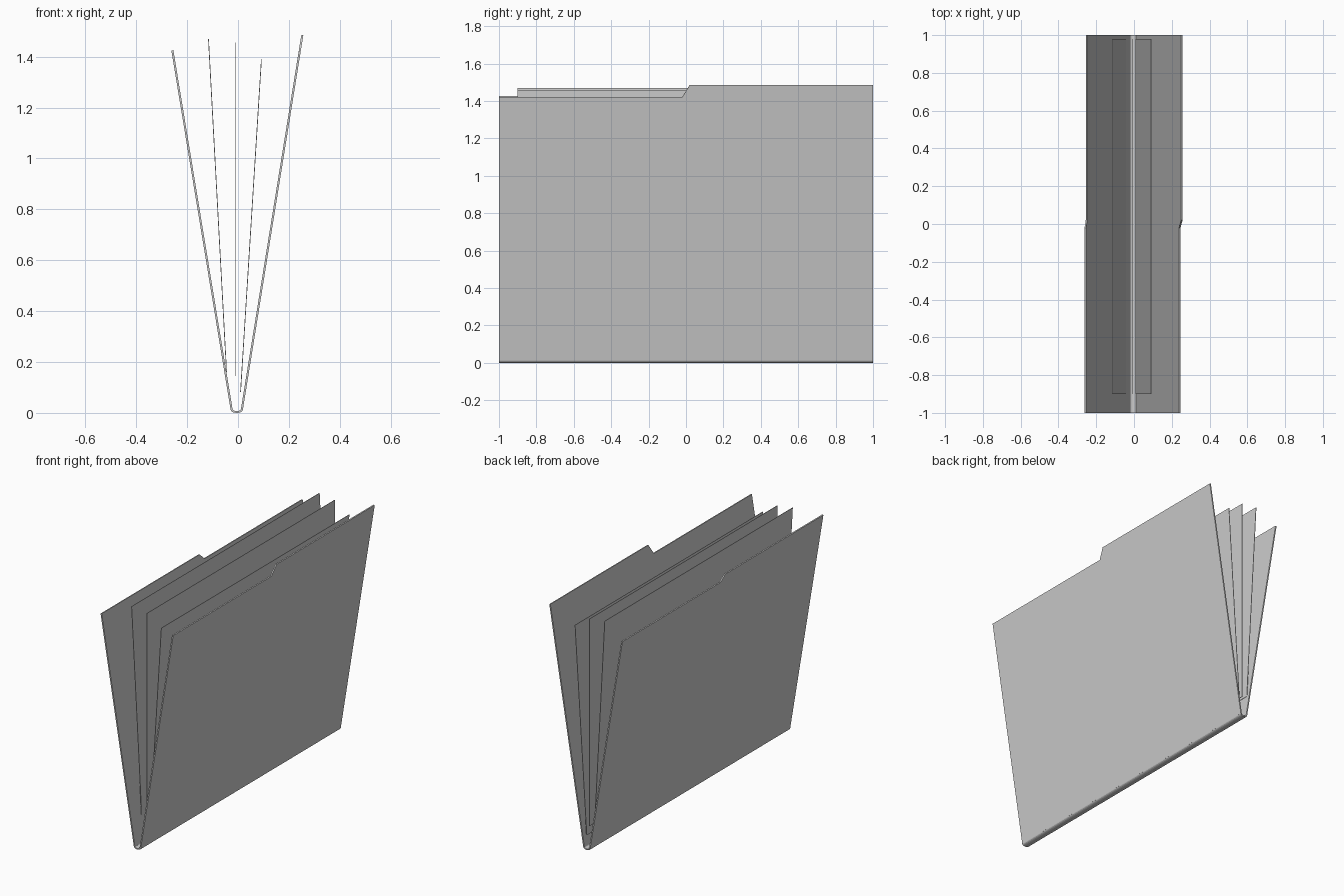
import bpy
import math
from mathutils import Vector

cube = bpy.data.objects.get("Cube")
if cube:
    bpy.data.objects.remove(cube, do_unlink=True)

grey = bpy.data.materials.new("plain_grey")
grey.use_nodes = True
colour = (0.6, 0.6, 0.6, 1)
grey.diffuse_color = colour
grey.node_tree.nodes["Principled BSDF"].inputs["Base Color"].default_value = colour


def prism(name, outline, offset):
    """Closed solid: a planar outline pushed along an offset vector."""
    offset = Vector(offset)
    n = len(outline)
    verts = [Vector(p) for p in outline] + [Vector(p) + offset for p in outline]
    faces = [tuple(range(n))[::-1], tuple(range(n, 2 * n))]
    faces += [(i, (i + 1) % n, (i + 1) % n + n, i + n) for i in range(n)]
    # Keep normals outward whichever way the outline runs
    normal = sum((verts[i].cross(verts[(i + 1) % n]) for i in range(n)), Vector())
    if normal.dot(offset) < 0:
        faces = [f[::-1] for f in faces]
    mesh = bpy.data.meshes.new(name)
    mesh.from_pydata(verts, [], faces)
    mesh.materials.append(grey)
    obj = bpy.data.objects.new(name, mesh)
    bpy.context.collection.objects.link(obj)
    return obj


def leaning_slab(name, bottom, top, shape, thickness):
    """Sheet leaning from bottom to top (x, z); shape lists (y, height fraction)."""
    b, t = Vector((bottom[0], 0, bottom[1])), Vector((top[0], 0, top[1]))
    across = Vector((0, 1, 0)).cross(t - b).normalized() * thickness
    outline = [b.lerp(t, h) + Vector((0, y, 0)) - across / 2 for y, h in shape]
    return prism(name, outline, across)


# Covers, each with a raised tab along half of the top edge
CARD = 0.008
low = 0.956
leaning_slab("left_cover", (0.015, 0.012), (0.253, 1.486),
             [(-1, 0), (1, 0), (1, 1), (0.02, 1), (-0.02, low), (-1, low)], CARD)
low = 0.972
leaning_slab("right_cover", (-0.025, 0.012), (-0.258, 1.425),
             [(-1, 0), (1, 0), (1, low), (0.02, low), (-0.02, 1), (-1, 1)], CARD)

# Shallow curved spine joining the covers
centre, half, sag, steps = -0.005, 0.024, 0.011, 8
angles = [math.pi * i / steps for i in range(steps + 1)]
outer = [(centre - half * math.cos(a), -1, 0.012 - 0.012 * math.sin(a)) for a in angles]
inner = [(centre - (half - CARD) * math.cos(a), -1, 0.014 - 0.007 * math.sin(a))
         for a in reversed(angles)]
prism("spine", outer + inner, (0, 2, 0))

# Loose sheets fanned out between the covers
sheet = [(-0.9, 0), (0.98, 0), (0.98, 1), (-0.9, 1)]
for name, bottom, top in (("right_sheet", (-0.045, 0.16), (-0.116, 1.47)),
                          ("middle_sheet", (-0.009, 0.145), (-0.009, 1.455)),
                          ("left_sheet", (0.01, 0.082), (0.092, 1.389))):
    leaning_slab(name, bottom, top, sheet, 0.003)
